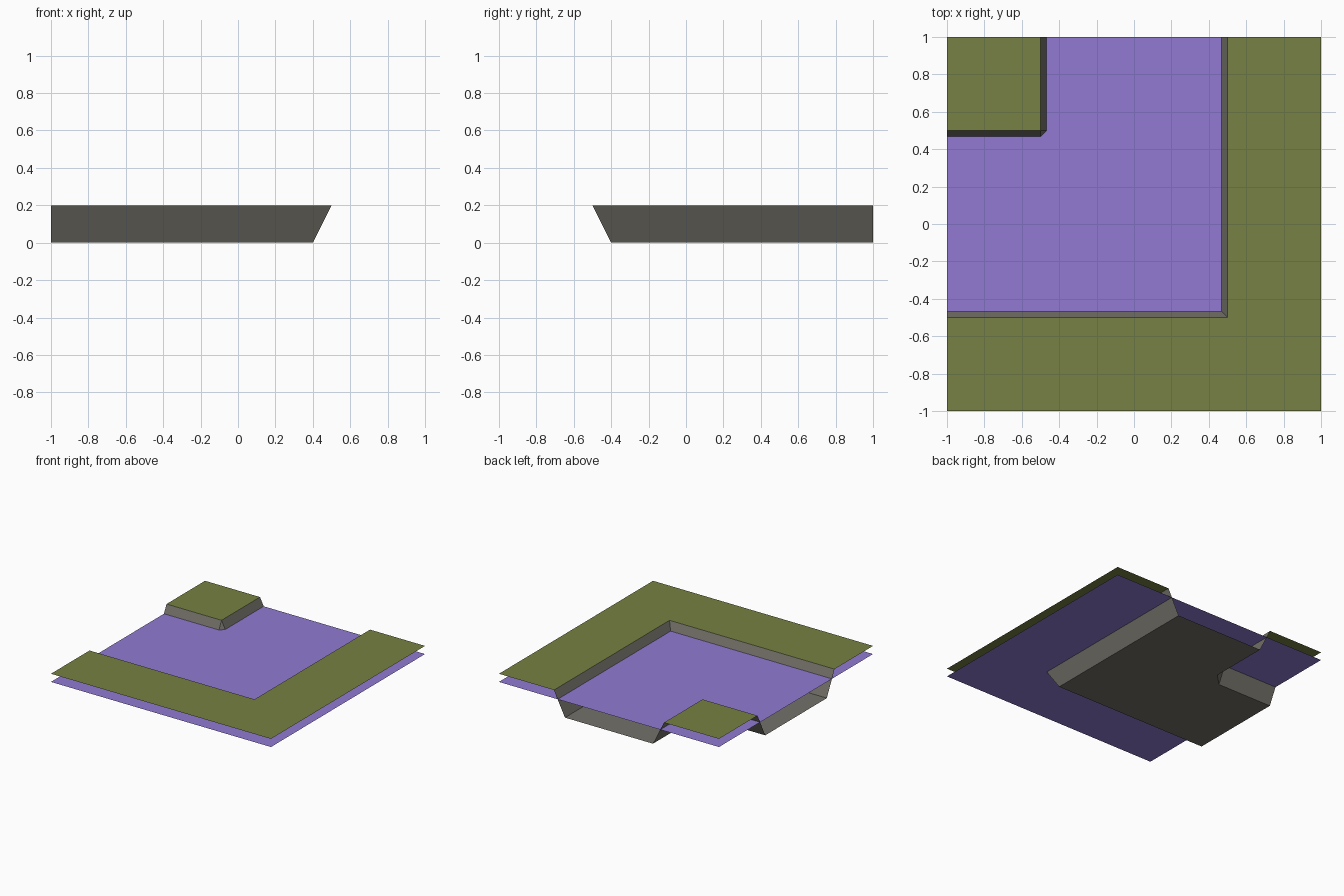
import bpy

if "Cube" in bpy.data.objects:
    bpy.data.objects.remove(bpy.data.objects["Cube"])

TOP, WATER, BED = 0.2, 0.133, 0.0


def material(name, rgb):
    """Flat colour given as sRGB 0-255, stored linear."""
    m = bpy.data.materials.new(name)
    lin = [(c / 255 / 12.92) if c < 10 else ((c / 255 + 0.055) / 1.055) ** 2.4 for c in rgb]
    m.diffuse_color = (*lin, 1)
    m.use_nodes = True
    m.node_tree.nodes["Principled BSDF"].inputs["Base Color"].default_value = m.diffuse_color
    return m


grass = material("olive grass", (118, 129, 67))
water = material("purple water", (145, 122, 210))
earth = material("grey earth", (116, 113, 105))


def build(name, verts, faces, mat):
    me = bpy.data.meshes.new(name)
    me.from_pydata(verts, [], faces)
    me.materials.append(mat)
    ob = bpy.data.objects.new(name, me)
    bpy.context.collection.objects.link(ob)
    return ob


def sheet(name, outline, z, mat):
    """Flat, upward-facing plate from a counter-clockwise outline."""
    return build(name, [(x, y, z) for x, y in outline], [range(len(outline))], mat)


def bank(name, top, low):
    """Sloping strip between a top path and a bed path; repeated points give triangles."""
    verts, index = [], {}

    def vid(p):
        if p not in index:
            index[p] = len(verts)
            verts.append(p)
        return index[p]

    faces = []
    for i in range(len(top) - 1):
        ring = [(*top[i], TOP), (*top[i + 1], TOP), (*low[i + 1], BED), (*low[i], BED)]
        faces.append(list(dict.fromkeys(vid(p) for p in ring)))
    return build(name, verts, faces, earth)


# Paths of the two banks, with the river to the left of each
outer_top = [(-1, -0.5), (0.5, -0.5), (0.5, 1)]
outer_low = [(-1, -0.4), (0.4, -0.4), (0.4, 1)]
inner_top = [(-0.5, 1), (-0.5, 0.5), (-0.5, 0.5), (-1, 0.5)]
inner_low = [(-0.4, 1), (-0.4, 0.5), (-0.5, 0.4), (-1, 0.4)]

# Grass: L-shaped outer land and square inner corner
sheet("outer_grass", [(-1, -1), (1, -1), (1, 1)] + outer_top[::-1], TOP, grass)
sheet("inner_grass", [(-1, 0.5), (-0.5, 0.5), (-0.5, 1), (-1, 1)], TOP, grass)

# Water sheet spans the whole tile
sheet("water_surface", [(-1, -1), (1, -1), (1, 1), (-1, 1)], WATER, water)

# River channel: banks and bed
bank("outer_bank", outer_top, outer_low)
bank("inner_bank", inner_top, inner_low)
sheet("river_bed", outer_low + inner_low, BED, earth)
